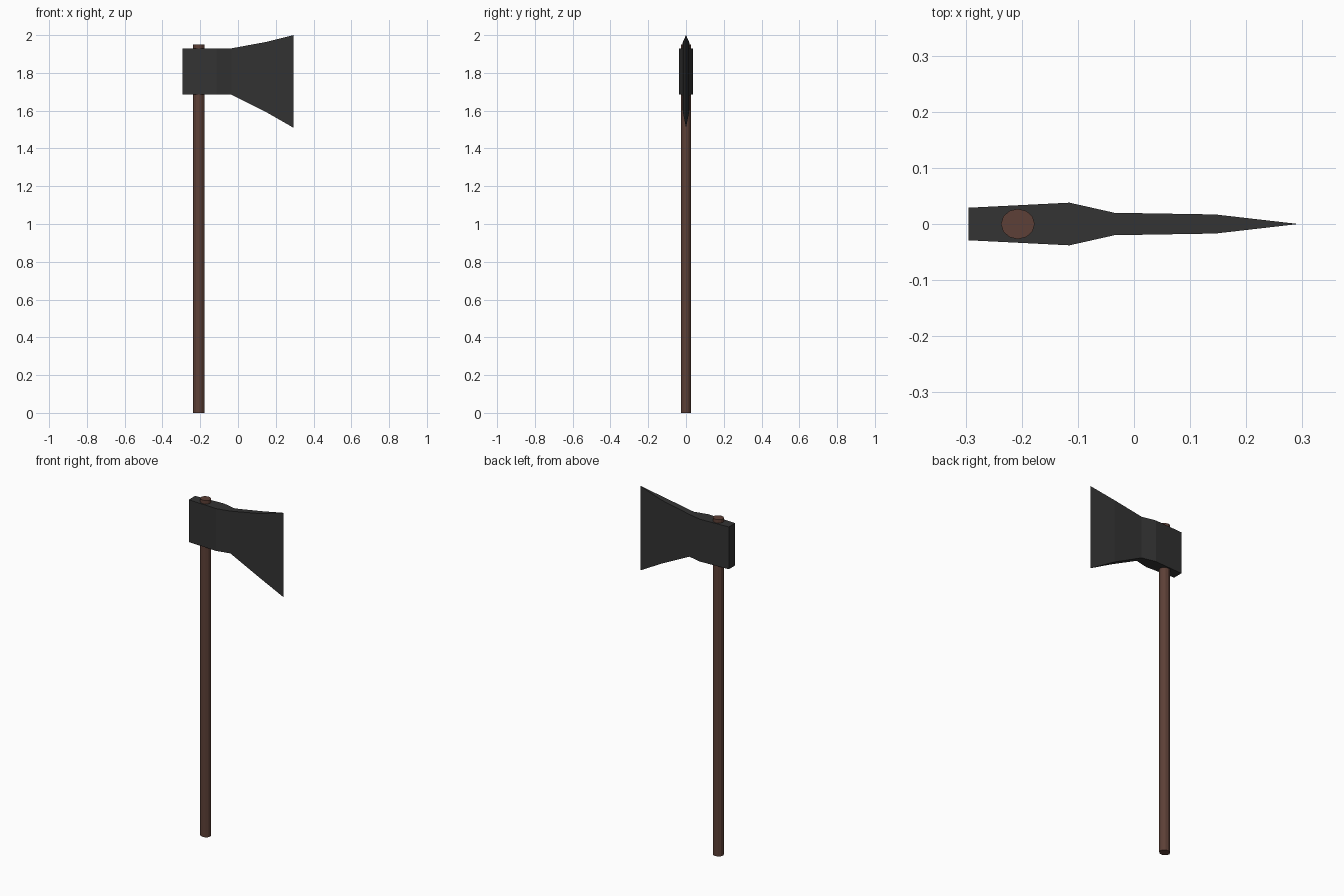
import bpy, bmesh

if "Cube" in bpy.data.objects:
    bpy.data.objects.remove(bpy.data.objects["Cube"])


def material(name, rgb):
    m = bpy.data.materials.new(name)
    m.diffuse_color = (*rgb, 1)
    m.use_nodes = True
    m.node_tree.nodes["Principled BSDF"].inputs["Base Color"].default_value = m.diffuse_color
    return m


def add_object(name, bm, mat):
    bmesh.ops.recalc_face_normals(bm, faces=bm.faces)
    mesh = bpy.data.meshes.new(name)
    bm.to_mesh(mesh)
    bm.free()
    mesh.materials.append(mat)
    obj = bpy.data.objects.new(name, mesh)
    bpy.context.collection.objects.link(obj)
    return obj


wood = material("wood", (0.109, 0.051, 0.038))
iron = material("iron", (0.033, 0.033, 0.033))

# Handle: straight shaft with a slightly oval section
bm = bmesh.new()
bmesh.ops.create_cone(bm, cap_ends=True, segments=12,
                      radius1=1, radius2=1, depth=1.95)
bmesh.ops.scale(bm, vec=(0.03, 0.027, 1), verts=bm.verts)
bmesh.ops.translate(bm, vec=(-0.207, 0, 0.975), verts=bm.verts)
add_object("handle", bm, wood)

# Axe head: sections from poll to cutting edge (x, half thickness, bottom, top)
sections = [
    (-0.295, 0.029, 1.685, 1.93),
    (-0.115, 0.038, 1.685, 1.93),
    (-0.035, 0.020, 1.685, 1.93),
    (0.145, 0.017, 1.595, 1.963),
    (0.293, 0.0, 1.51, 2.0),
]
bm = bmesh.new()
rings = [[bm.verts.new((x, y, z)) for y, z in
          ((-t, lo), (t, lo), (t, hi), (-t, hi))]
         for x, t, lo, hi in sections]
bm.faces.new(rings[0])
for a, b in zip(rings, rings[1:]):
    for i in range(4):
        j = (i + 1) % 4
        bm.faces.new((a[i], a[j], b[j], b[i]))
# The last section closes to a sharp edge
bmesh.ops.remove_doubles(bm, verts=bm.verts, dist=0.0001)
add_object("axe_head", bm, iron)
